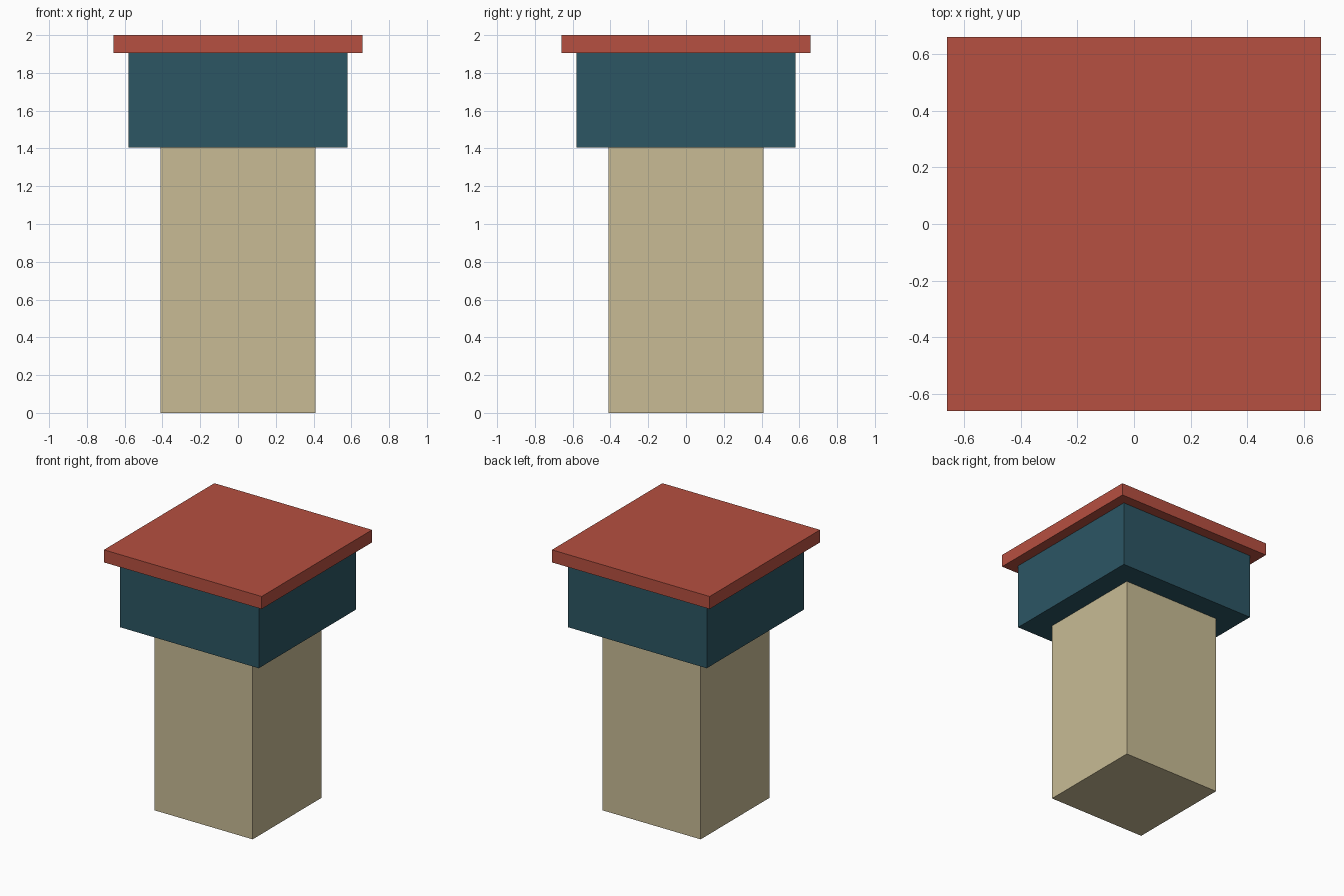
import bpy

default_cube = bpy.data.objects.get("Cube")
if default_cube:
    bpy.data.objects.remove(default_cube, do_unlink=True)


def make_material(name, rgb):
    mat = bpy.data.materials.new(name)
    mat.use_nodes = True
    colour = (*rgb, 1.0)
    mat.diffuse_color = colour
    bsdf = next(n for n in mat.node_tree.nodes if n.type == "BSDF_PRINCIPLED")
    bsdf.inputs["Base Color"].default_value = colour
    return mat


def square_block(name, width, bottom, top, mat):
    """Square block centred on the z axis, between two heights."""
    bpy.ops.mesh.primitive_cube_add(size=1, location=(0, 0, (bottom + top) / 2))
    obj = bpy.context.object
    obj.name = obj.data.name = name
    obj.scale = (width, width, top - bottom)
    bpy.ops.object.transform_apply(location=False, rotation=False, scale=True)
    obj.data.materials.append(mat)
    return obj


cream = make_material("cream", (0.58, 0.50, 0.30))
teal = make_material("dark teal", (0.025, 0.093, 0.127))
red = make_material("brick red", (0.468, 0.08, 0.052))

# Tower shaft, wider upper storey, overhanging flat roof
square_block("tower_shaft", 0.82, 0.0, 1.405, cream)
square_block("upper_storey", 1.16, 1.405, 1.905, teal)
square_block("roof_slab", 1.32, 1.905, 2.0, red)
